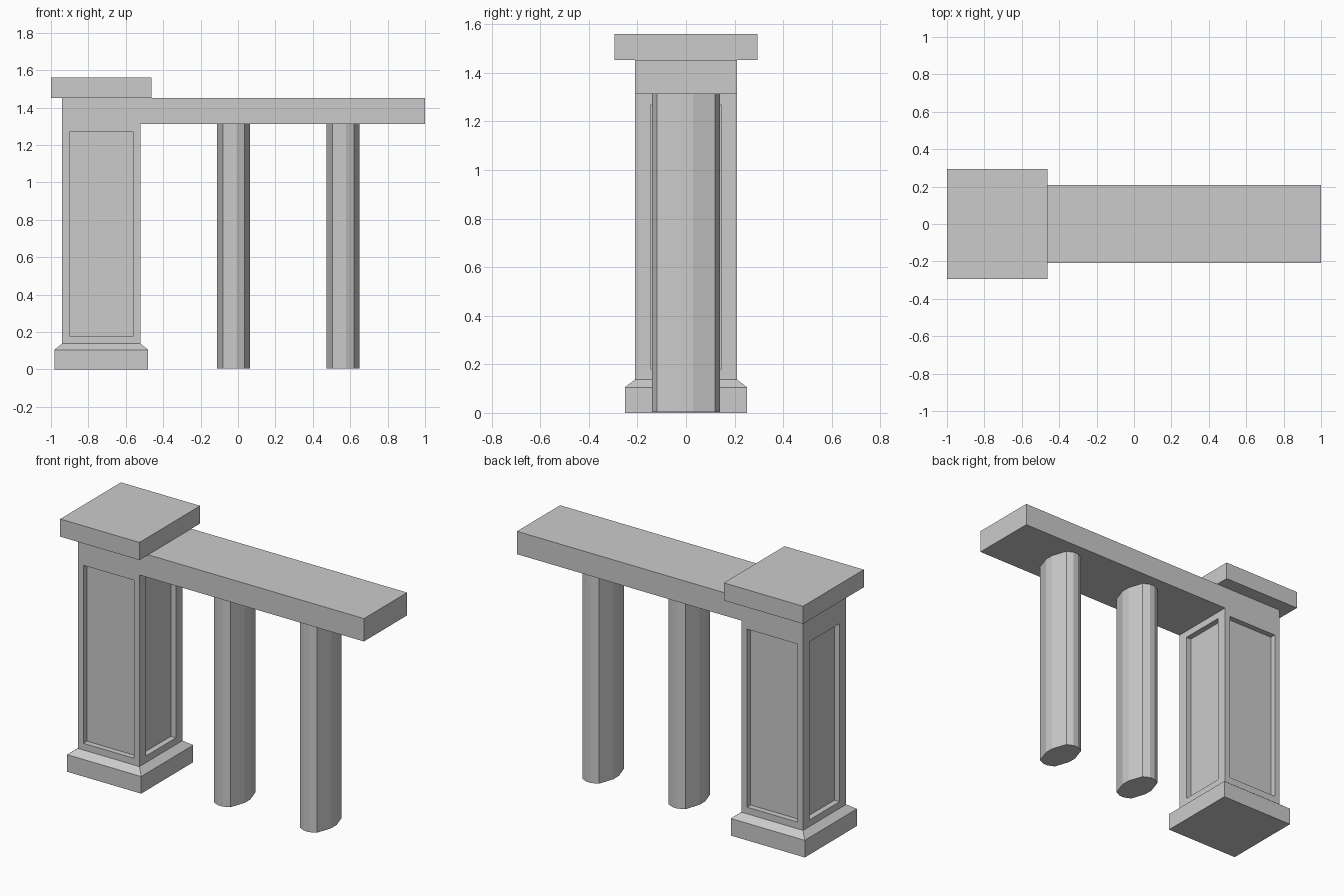
import bpy, bmesh
from mathutils import Vector

if "Cube" in bpy.data.objects:
    bpy.data.objects.remove(bpy.data.objects["Cube"])

CX = -0.731           # pillar centre
HW = 0.209            # pillar half width
BEAM_LO, BEAM_HI = 1.312, 1.452


def finish(bm, name):
    bmesh.ops.recalc_face_normals(bm, faces=bm.faces)
    mesh = bpy.data.meshes.new(name)
    bm.to_mesh(mesh)
    bm.free()
    obj = bpy.data.objects.new(name, mesh)
    bpy.context.collection.objects.link(obj)
    return obj


def loft(name, rings):
    """Closed solid through a stack of rings with equal point counts."""
    bm = bmesh.new()
    loops = [[bm.verts.new(p) for p in ring] for ring in rings]
    n = len(loops[0])
    for a, b in zip(loops, loops[1:]):
        for i in range(n):
            j = (i + 1) % n
            bm.faces.new((a[i], a[j], b[j], b[i]))
    bm.faces.new(loops[0][::-1])
    bm.faces.new(loops[-1])
    return finish(bm, name)


def rect(hx, hy, z):
    return [(CX + sx * hx, sy * hy, z) for sx, sy in ((-1, -1), (1, -1), (1, 1), (-1, 1))]


def push(bm, face, half, z0, z1, depth):
    """Inset a pillar side face to a given rectangle, moved along its normal."""
    face.normal_update()
    n = face.normal.copy()
    mid = face.calc_center_median()
    bmesh.ops.inset_individual(bm, faces=[face], thickness=0.005)
    side = Vector((0, 0, 1)).cross(n)
    for v in face.verts:
        s = 1 if (v.co - mid).dot(side) > 0 else -1
        p = mid + side * s * half + n * depth
        p.z = z1 if v.co.z > mid.z else z0
        v.co = p


# Pillar base with sloped top
loft("pillar_base", [rect(0.251, 0.252, 0), rect(0.251, 0.252, 0.105), rect(HW, HW, 0.138)])

# Pillar shaft with four recessed panels, and the beam drawn out of its top
bm = bmesh.new()
bmesh.ops.create_cube(bm, size=1)
for v in bm.verts:
    v.co = (CX + v.co.x * 2 * HW, v.co.y * 2 * HW, BEAM_HI if v.co.z > 0 else 0.138)
bmesh.ops.bisect_plane(bm, geom=bm.verts[:] + bm.edges[:] + bm.faces[:],
                       plane_co=(0, 0, BEAM_LO), plane_no=(0, 0, 1))
bm.normal_update()
sides = [f for f in bm.faces if abs(f.normal.z) < 0.5]
for f in sides:
    if f.calc_center_median().z < 1:
        half = 0.171 if abs(f.normal.y) > 0.5 else 0.145
        push(bm, f, half, 0.179, 1.27, 0)
        push(bm, f, half, 0.179, 1.27, -0.035)
    elif f.normal.x > 0.5:
        push(bm, f, HW, BEAM_LO, BEAM_HI, 1 - (CX + HW))
finish(bm, "pillar_and_beam")

# Pillar cap
cap = loft("pillar_cap", [rect(0.2685, 0.294, BEAM_HI), rect(0.2685, 0.294, 1.56)])

# Posts: twelve-sided section with bulging sides, one quarter mirrored
quarter = [(0.088, 0.028), (0.057, 0.12), (0.016, 0.139)]
section = (quarter + [(-x, y) for x, y in quarter[::-1]]
           + [(-x, -y) for x, y in quarter] + [(x, -y) for x, y in quarter[::-1]])
for i, px in enumerate((-0.023, 0.562)):
    loft(f"post_{i + 1}", [[(px + x, y, z) for x, y in section] for z in (0.004, BEAM_LO)])
